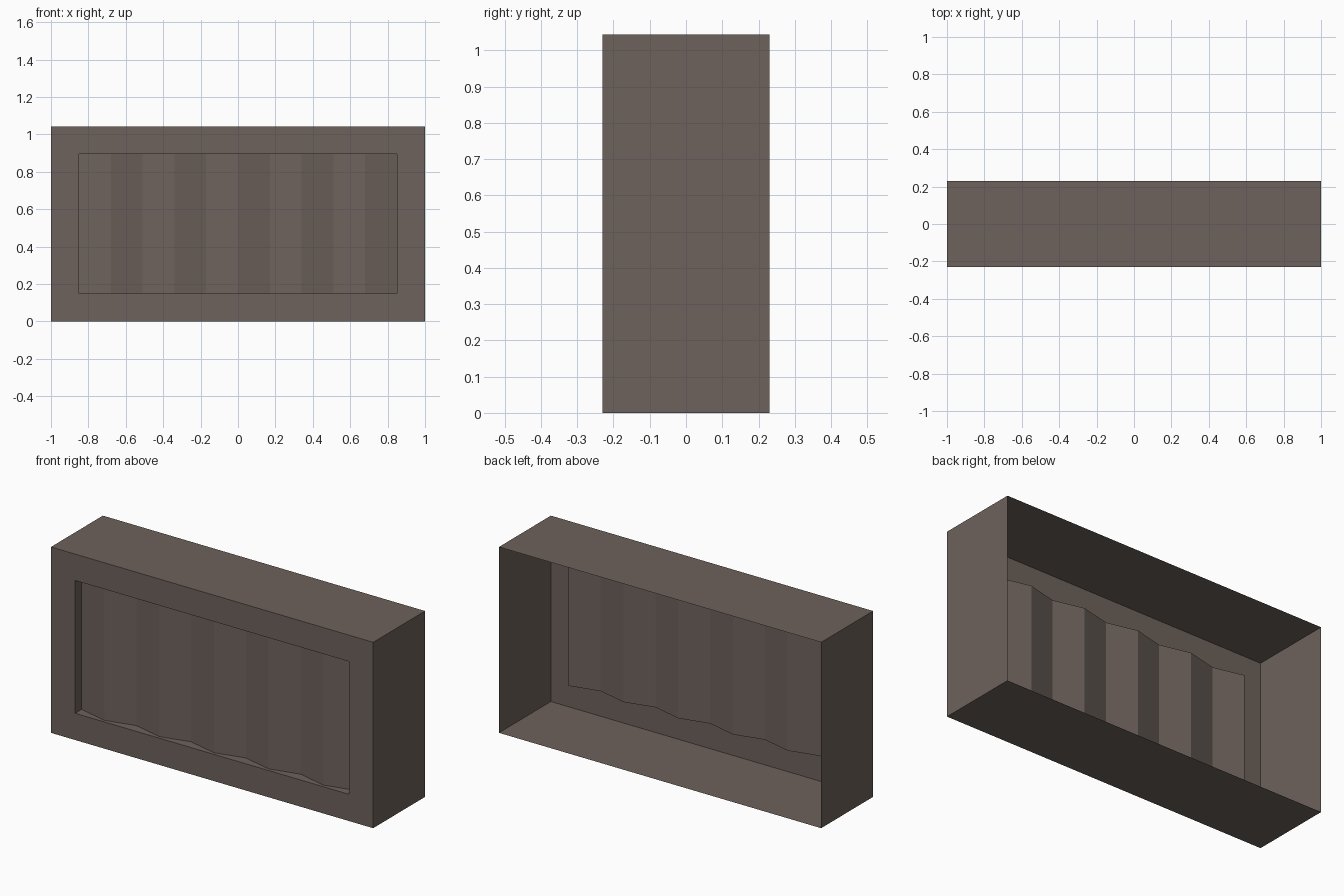
import bpy, bmesh

old = bpy.data.objects.get("Cube")
if old:
    bpy.data.objects.remove(old, do_unlink=True)

HALF_W, HALF_D, HEIGHT = 1.0, 0.23, 1.043      # outer box
OPEN_W, OPEN_LOW, OPEN_TOP = 0.85, 0.15, 0.895  # front opening
DEEP, SHALLOW, FOLDS = 0.057, 0.016, 10         # pleated panel

brown = bpy.data.materials.new("dull brown")
brown.use_nodes = True
colour = (0.155, 0.122, 0.106, 1)
brown.diffuse_color = colour
brown.node_tree.nodes["Principled BSDF"].inputs["Base Color"].default_value = colour


def strip(name, first, second, closed):
    """Sheet of quads joining two matching rows of points."""
    bm = bmesh.new()
    a = [bm.verts.new(p) for p in first]
    b = [bm.verts.new(p) for p in second]
    n = len(a)
    for i in range(n if closed else n - 1):
        j = (i + 1) % n
        bm.faces.new((a[i], a[j], b[j], b[i]))
    mesh = bpy.data.meshes.new(name)
    bm.to_mesh(mesh)
    bm.free()
    mesh.materials.append(brown)
    obj = bpy.data.objects.new(name, mesh)
    bpy.context.collection.objects.link(obj)
    return obj


def rectangle(w, low, top, y):
    return [(-w, y, low), (w, y, low), (w, y, top), (-w, y, top)]


# Thin walled box, open at the back
front = rectangle(HALF_W, 0, HEIGHT, -HALF_D)
back = rectangle(HALF_W, 0, HEIGHT, HALF_D)
strip("outer_walls", back, front, True).data.flip_normals()

# Flat border around the opening
opening = rectangle(OPEN_W, OPEN_LOW, OPEN_TOP, -HALF_D)
strip("front_border", front, opening, True)

# Pleated panel set back in the opening
xs = [-OPEN_W + 2 * OPEN_W * i / FOLDS for i in range(FOLDS + 1)]
ys = [-HALF_D + (SHALLOW if i % 2 else DEEP) for i in range(FOLDS + 1)]
low = [(x, y, OPEN_LOW) for x, y in zip(xs, ys)]
top = [(x, y, OPEN_TOP) for x, y in zip(xs, ys)]
strip("pleated_panel", low, top, False)

# Lip joining the border to the pleated panel
rim = low + top[::-1]
strip("opening_lip", [(x, -HALF_D, z) for x, y, z in rim], rim, True)
